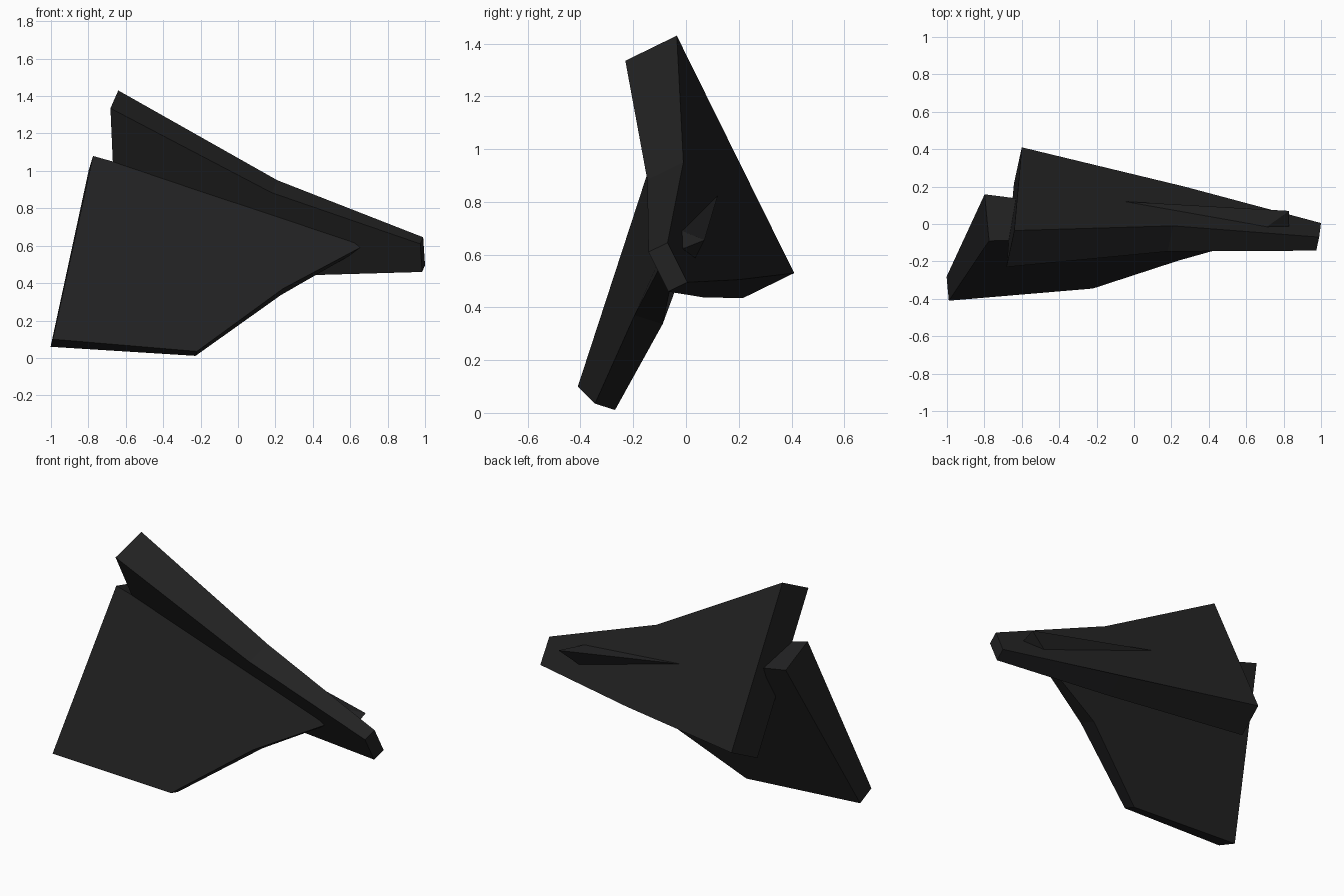
import bpy, bmesh
from mathutils import Vector

if "Cube" in bpy.data.objects:
    bpy.data.objects.remove(bpy.data.objects["Cube"])

paint = bpy.data.materials.new("near_black")
paint.diffuse_color = (0.016, 0.016, 0.0165, 1)
paint.use_nodes = True
paint.node_tree.nodes["Principled BSDF"].inputs["Base Color"].default_value = paint.diffuse_color


def finish(name, bm):
    bmesh.ops.recalc_face_normals(bm, faces=bm.faces[:])
    me = bpy.data.meshes.new(name)
    bm.to_mesh(me)
    bm.free()
    me.materials.append(paint)
    ob = bpy.data.objects.new(name, me)
    bpy.context.collection.objects.link(ob)
    return ob


def slab(name, outline, normal, thickness):
    """Tapered plate: outline pushed along a direction by a depth per corner."""
    bm = bmesh.new()
    n = Vector(normal).normalized()
    a = [bm.verts.new(p) for p in outline]
    b = [bm.verts.new(Vector(p) + n * t) for p, t in zip(outline, thickness)]
    bm.faces.new(a)
    bm.faces.new(b[::-1])
    k = len(a)
    for i in range(k):
        bm.faces.new((a[i], a[(i + 1) % k], b[(i + 1) % k], b[i]))
    return finish(name, bm)


# rear wedge plate: tail top, mid top, nose top, nose bottom, mid bottom, tail bottom
slab("rear_wedge",
     [(-0.64, -0.035, 1.43), (0.21, -0.01, 0.95), (0.99, -0.07, 0.645),
      (1.0, 0.005, 0.495), (0.27, 0.2, 0.505), (-0.6, 0.41, 0.53)],
     (-0.19, -0.88, -0.43),
     [0.221, 0.155, 0.082, 0.082, 0.155, 0.221])

# front wedge plate, its nose and top edge buried in the rear one
slab("front_wedge",
     [(-0.775, -0.09, 1.08), (0.7, -0.066, 0.66), (0.7, -0.066, 0.615),
      (0.24, -0.195, 0.37), (-0.22, -0.345, 0.035), (-0.99, -0.41, 0.10)],
     (-0.09, 0.95, -0.3),
     [0.262, 0.035, 0.035, 0.112, 0.08, 0.135])

# pointed canopy on the rear face near the nose
bm = bmesh.new()
tail, top, low, tip, ridge = [bm.verts.new(p) for p in (
    (-0.08, 0.122, 0.83), (0.71, -0.015, 0.69), (0.71, 0.035, 0.585),
    (0.83, -0.012, 0.622), (0.83, 0.07, 0.655))]
for f in ((tail, top, ridge), (tail, ridge, low), (top, tip, ridge),
          (low, ridge, tip), (tail, low, tip, top)):
    bm.faces.new(f)
finish("canopy", bm)
